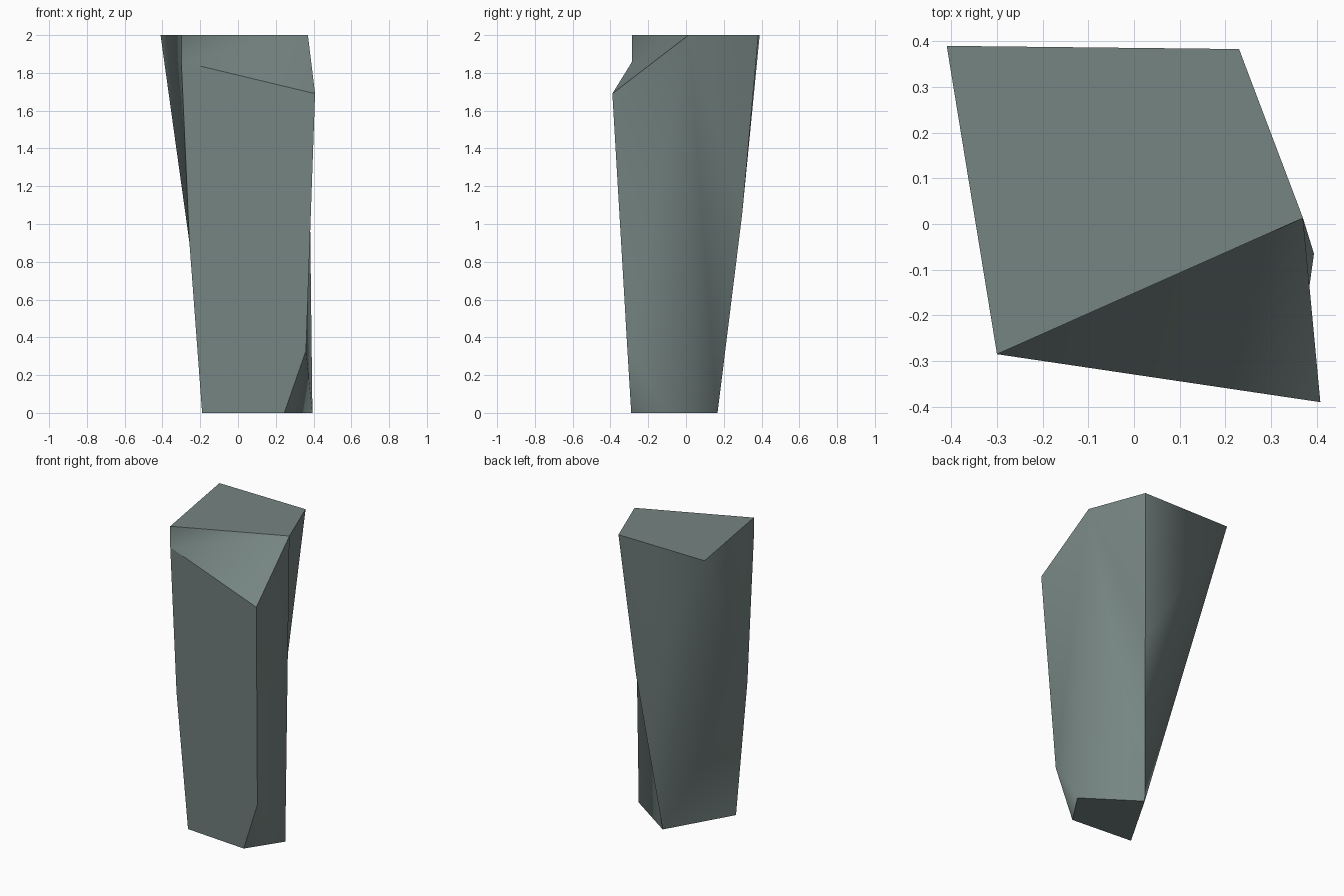
import bpy, bmesh

if "Cube" in bpy.data.objects:
    bpy.data.objects.remove(bpy.data.objects["Cube"])

# Corner points of the rough-hewn stone pillar
P = {
    # top rim
    "top_fl": (-0.30, -0.285, 2.0), "top_fr": (0.37, 0.013, 2.0),
    "top_br": (0.23, 0.383, 2.0), "top_bl": (-0.41, 0.39, 2.0),
    # lower edge of the sloping cut at the top
    "cut_l": (-0.30, -0.285, 1.86), "cut_r": (0.408, -0.39, 1.69),
    # bends part way down the side edges
    "bend_l": (-0.257, -0.28, 0.9), "bend_b": (0.16, 0.297, 1.05),
    "chip": (0.36, -0.31, 0.33),
    # foot
    "foot_l": (-0.19, -0.255, 0.0), "foot_f": (0.245, -0.29, 0.0),
    "foot_r": (0.394, -0.065, 0.0), "foot_b": (0.055, 0.167, 0.0),
}

# Sides of the pillar; shading is smooth inside a side and sharp between sides
SIDES = {
    "cap": ["top_fl top_fr top_br top_bl"],
    "cut": ["top_fl cut_l top_fr", "cut_l cut_r top_fr"],
    "front": ["cut_l bend_l foot_l foot_f chip cut_r"],
    "right": ["top_fr cut_r chip", "top_fr chip foot_r", "chip foot_f foot_r",
              "top_fr foot_r foot_b", "top_fr foot_b bend_b", "top_fr bend_b top_br"],
    "back_left": ["top_br bend_b top_bl", "top_bl bend_b foot_b", "top_bl foot_b bend_l",
                  "bend_l foot_b foot_l", "top_bl bend_l cut_l", "top_bl cut_l top_fl"],
    "base": ["foot_l foot_b foot_r foot_f"],
}

bm = bmesh.new()
verts = {name: bm.verts.new(co) for name, co in P.items()}
side_of = {}
for side, faces in SIDES.items():
    for names in faces:
        face = bm.faces.new([verts[n] for n in names.split()])
        face.smooth = True
        side_of[face] = side
for e in bm.edges:
    e.smooth = len({side_of[f] for f in e.link_faces}) == 1
bmesh.ops.recalc_face_normals(bm, faces=bm.faces[:])

mesh = bpy.data.meshes.new("stone_pillar")
bm.to_mesh(mesh)
bm.free()

# Grey-green stone
stone = bpy.data.materials.new("grey_green_stone")
stone.diffuse_color = (0.18, 0.235, 0.225, 1.0)
stone.use_nodes = True
stone.node_tree.nodes["Principled BSDF"].inputs["Base Color"].default_value = stone.diffuse_color
mesh.materials.append(stone)

pillar = bpy.data.objects.new("stone_pillar", mesh)
bpy.context.collection.objects.link(pillar)
